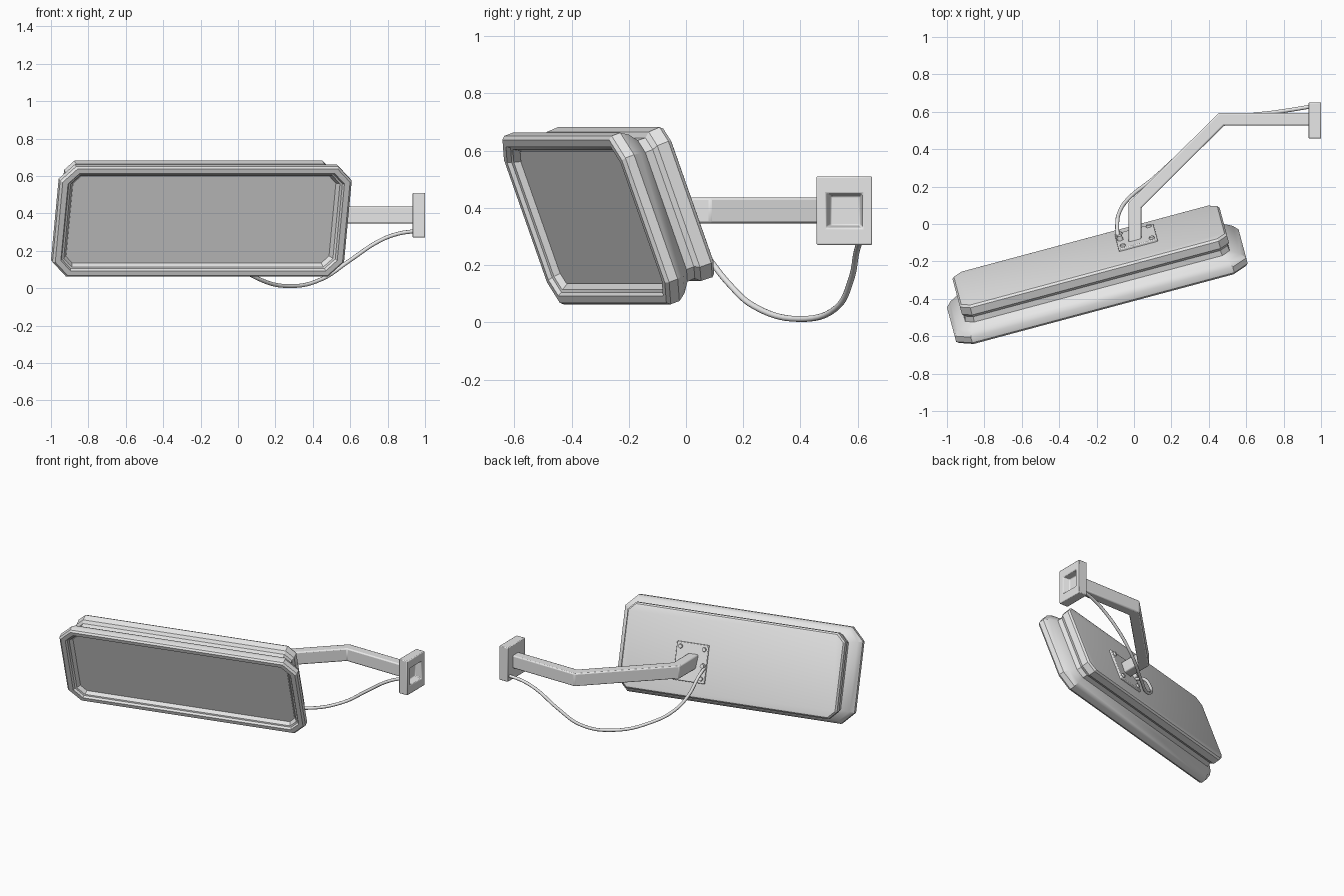
import bpy, bmesh, math
from mathutils import Matrix, Vector

if "Cube" in bpy.data.objects:
    bpy.data.objects.remove(bpy.data.objects["Cube"])

grey = bpy.data.materials.new("light_grey")
grey.diffuse_color = (0.8, 0.8, 0.8, 1)
grey.use_nodes = True
grey.node_tree.nodes["Principled BSDF"].inputs["Base Color"].default_value = grey.diffuse_color

# Panel frame: turned 15 degrees and leaning forward 20 degrees
PANEL = (Matrix.Translation((-0.189, -0.355, 0.353))
         @ Matrix.Rotation(math.radians(15), 4, 'Z')
         @ Matrix.Rotation(math.radians(20), 4, 'X'))


def finish(name, bm, matrix=None, bevel=0, angle=32):
    bmesh.ops.recalc_face_normals(bm, faces=bm.faces)
    me = bpy.data.meshes.new(name)
    bm.to_mesh(me)
    bm.free()
    ob = bpy.data.objects.new(name, me)
    bpy.context.collection.objects.link(ob)
    me.materials.append(grey)
    if matrix:
        ob.matrix_world = matrix
    if bevel:
        m = ob.modifiers.new("bevel", 'BEVEL')
        m.width, m.segments, m.limit_method = bevel, 2, 'ANGLE'
    bpy.ops.object.select_all(action='DESELECT')
    ob.select_set(True)
    bpy.context.view_layer.objects.active = ob
    bpy.ops.object.shade_smooth_by_angle(angle=math.radians(angle))
    return ob


def loft(bm, rings):
    """Skin closed rings of points and cap both ends."""
    loops = [[bm.verts.new(p) for p in r] for r in rings]
    for a, b in zip(loops, loops[1:]):
        for i in range(len(a)):
            j = (i + 1) % len(a)
            bm.faces.new((a[i], a[j], b[j], b[i]))
    bm.faces.new(loops[0])
    bm.faces.new(loops[-1])


def octagon(y, ix, iz):
    """Cut-corner rectangle, inset from the outer outline."""
    a, b, c = 0.807 - ix, 0.313 - iz, 0.082 - 0.586 * (ix + iz) / 2
    return [(-a + c, y, -b), (a - c, y, -b), (a, y, -b + c), (a, y, b - c),
            (a - c, y, b), (-a + c, y, b), (-a, y, b - c), (-a, y, -b + c)]


def box(bm, centre, size):
    bmesh.ops.create_cube(bm, size=1, matrix=Matrix.Translation(centre) @ Matrix.Diagonal((*size, 1)))


# Housing: recessed front, rim, groove and rear box, as (depth, side inset, top inset)
profile = [(0.042, 0.078, 0.066), (0.018, 0.062, 0.052), (0.014, 0.05, 0.044),
           (0.0, 0.042, 0.036), (0.0, 0.012, 0.01), (0.012, 0.0, 0.0),
           (0.045, 0.0, 0.0), (0.075, 0.025, 0.018), (0.105, 0.075, 0.05),
           (0.135, 0.08, 0.052), (0.152, 0.068, 0.036), (0.195, 0.068, 0.034),
           (0.207, 0.078, 0.044), (0.21, 0.088, 0.054)]
bm = bmesh.new()
loft(bm, [octagon(*p) for p in profile])
finish("housing", bm, PANEL)

# Screen
bm = bmesh.new()
loft(bm, [octagon(0.038, 0.08, 0.068), octagon(0.046, 0.08, 0.068)])
finish("screen", bm, PANEL)

# Mounting plate on the back, with bolts and a cable gland
PX, PZ = 0.267, -0.05
bm = bmesh.new()
box(bm, (PX, 0.213, PZ), (0.215, 0.022, 0.25))
finish("mounting_plate", bm, PANEL, 0.005)


def knob(name, x, z, r, length):
    bm = bmesh.new()
    bmesh.ops.create_cone(bm, cap_ends=True, segments=16, radius1=r, radius2=r * 0.8, depth=length,
                          matrix=Matrix.Translation((x, 0.222 + length / 2 - 0.003, z))
                          @ Matrix.Rotation(-math.pi / 2, 4, 'X'))
    finish(name, bm, PANEL)


for sx in (-1, 1):
    for sz in (-1, 1):
        knob("bolt", PX + sx * 0.08, PZ + sz * 0.095, 0.016, 0.016)
knob("cable_gland", 0.182, -0.06, 0.017, 0.03)

# Arm: mitred rectangular tube along a bent path
path = [Vector(p) for p in ((0.005, -0.1), (0.005, 0.1), (0.467, 0.56), (0.95, 0.56))]
HALF, Z0, Z1 = 0.034, 0.346, 0.436
rings = []
for i, p in enumerate(path):
    d0 = (p - path[i - 1]).normalized() if i else (path[1] - p).normalized()
    d1 = (path[i + 1] - p).normalized() if i < len(path) - 1 else d0
    t = (d0 + d1).normalized()
    n = Vector((-t.y, t.x)) * HALF / t.dot(d0)
    a, b = p + n, p - n
    rings.append([(a.x, a.y, Z0), (b.x, b.y, Z0), (b.x, b.y, Z1), (a.x, a.y, Z1)])
bm = bmesh.new()
loft(bm, rings)
finish("arm", bm, None, 0.008)

# Wall bracket with a square pocket in its outer face
bm = bmesh.new()
box(bm, (0.967, 0.553, 0.39), (0.066, 0.194, 0.24))
bm.faces.ensure_lookup_table()
face = max(bm.faces, key=lambda f: f.calc_center_median().x)
bmesh.ops.inset_individual(bm, faces=[face], thickness=0.047)
for v in face.verts:
    v.co.z = 0.39 + math.copysign(0.06, v.co.z - 0.39)
pocket = bmesh.ops.extrude_discrete_faces(bm, faces=[face])["faces"][0]
for v in pocket.verts:
    v.co.x -= 0.045
    v.co.y = 0.557 + (v.co.y - 0.553) * 0.8
    v.co.z = 0.39 + (v.co.z - 0.39) * 0.85
finish("wall_bracket", bm, None, 0.005)

# Hanging cable
points = [(-0.082, -0.1, 0.365), (-0.09, -0.01, 0.33), (-0.075, 0.07, 0.235), (-0.02, 0.145, 0.14),
          (0.1, 0.24, 0.055), (0.28, 0.4, 0.0115), (0.45, 0.525, 0.05), (0.6, 0.577, 0.15),
          (0.75, 0.597, 0.25), (0.85, 0.612, 0.29), (0.945, 0.628, 0.306)]
cu = bpy.data.curves.new("cable", 'CURVE')
cu.dimensions = '3D'
cu.bevel_depth, cu.bevel_resolution, cu.resolution_u = 0.0105, 3, 6
cu.use_fill_caps = True
sp = cu.splines.new('BEZIER')
sp.bezier_points.add(len(points) - 1)
for bp, p in zip(sp.bezier_points, points):
    bp.co = p
    bp.handle_left_type = bp.handle_right_type = 'AUTO'
cu.materials.append(grey)
cable = bpy.data.objects.new("cable", cu)
bpy.context.collection.objects.link(cable)
bpy.ops.object.select_all(action='DESELECT')
cable.select_set(True)
bpy.context.view_layer.objects.active = cable
bpy.ops.object.convert(target='MESH')
bpy.ops.object.shade_smooth_by_angle(angle=math.radians(60))
